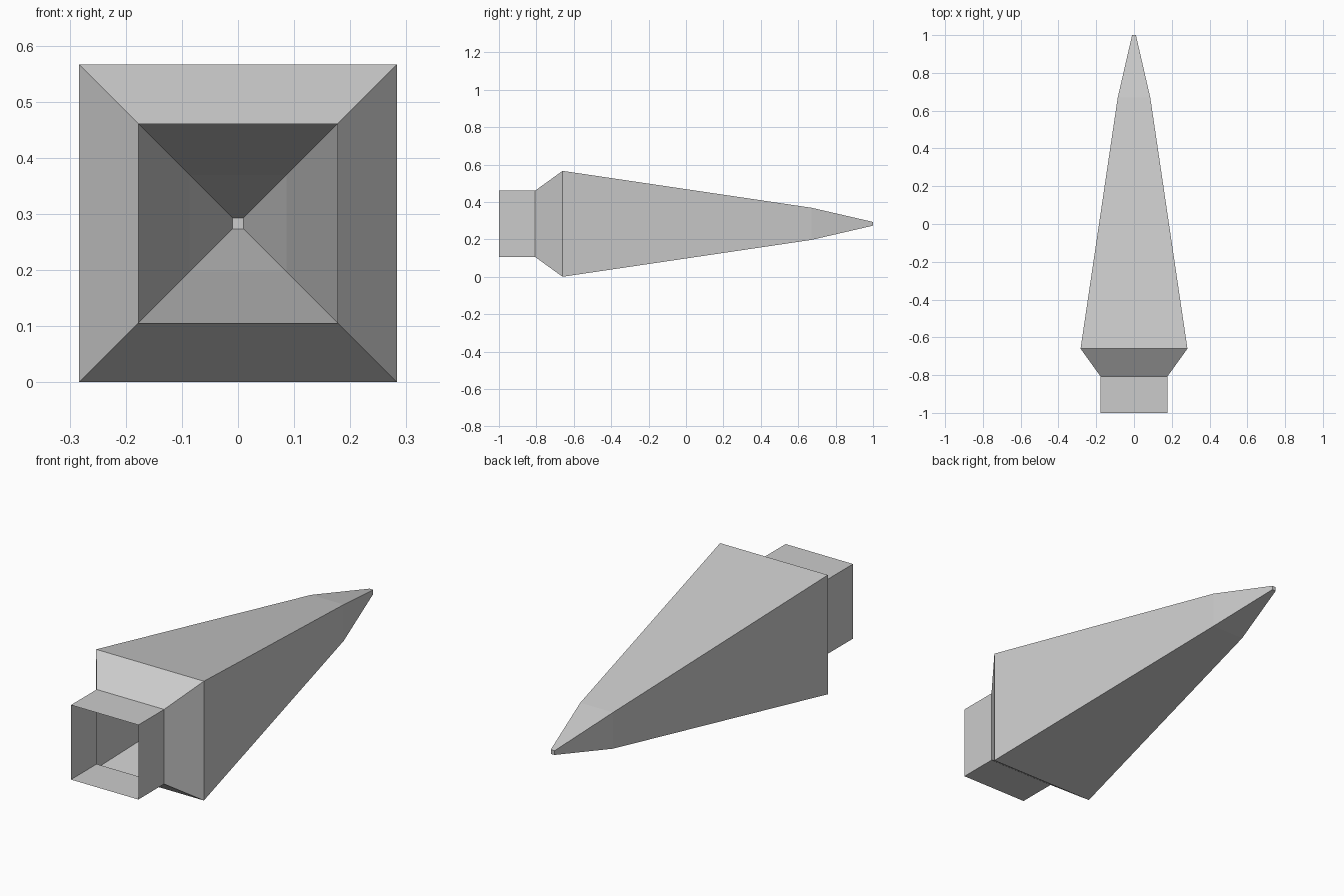
import bpy
import bmesh

cube = bpy.data.objects.get("Cube")
if cube:
    bpy.data.objects.remove(cube, do_unlink=True)

HALF = 0.283  # half of the widest section, also the height of the axis

grey = bpy.data.materials.new("light_grey")
grey.use_nodes = True
colour = (0.6, 0.6, 0.6, 1)
grey.diffuse_color = colour
grey.node_tree.nodes["Principled BSDF"].inputs["Base Color"].default_value = colour

# Square sections along the axis: (y, half width)
profile = [
    (-1.0, 0.177),   # open socket mouth
    (-0.807, 0.177), # socket meets the flare
    (-0.66, HALF),   # widest shoulder
    (0.67, 0.086),   # start of the steeper point
    (1.0, 0.01),     # blunt tip
]
corners = [(-1, -1), (1, -1), (1, 1), (-1, 1)]

bm = bmesh.new()
rings = [[bm.verts.new((cx * r, y, HALF + cz * r)) for cx, cz in corners]
         for y, r in profile]

# Hollow walls between neighbouring sections
for a, b in zip(rings, rings[1:]):
    for i in range(4):
        j = (i + 1) % 4
        bm.faces.new((a[i], a[j], b[j], b[i]))

# Closed tip; the socket end stays open
bm.faces.new(rings[-1])
bmesh.ops.recalc_face_normals(bm, faces=bm.faces[:])
# Make sure the walls face outwards
top = max(bm.faces, key=lambda f: f.calc_center_median().z)
if top.normal.z < 0:
    bmesh.ops.reverse_faces(bm, faces=bm.faces[:])

mesh = bpy.data.meshes.new("spike_head")
bm.to_mesh(mesh)
bm.free()
mesh.materials.append(grey)
spike = bpy.data.objects.new("spike_head", mesh)
bpy.context.collection.objects.link(spike)
